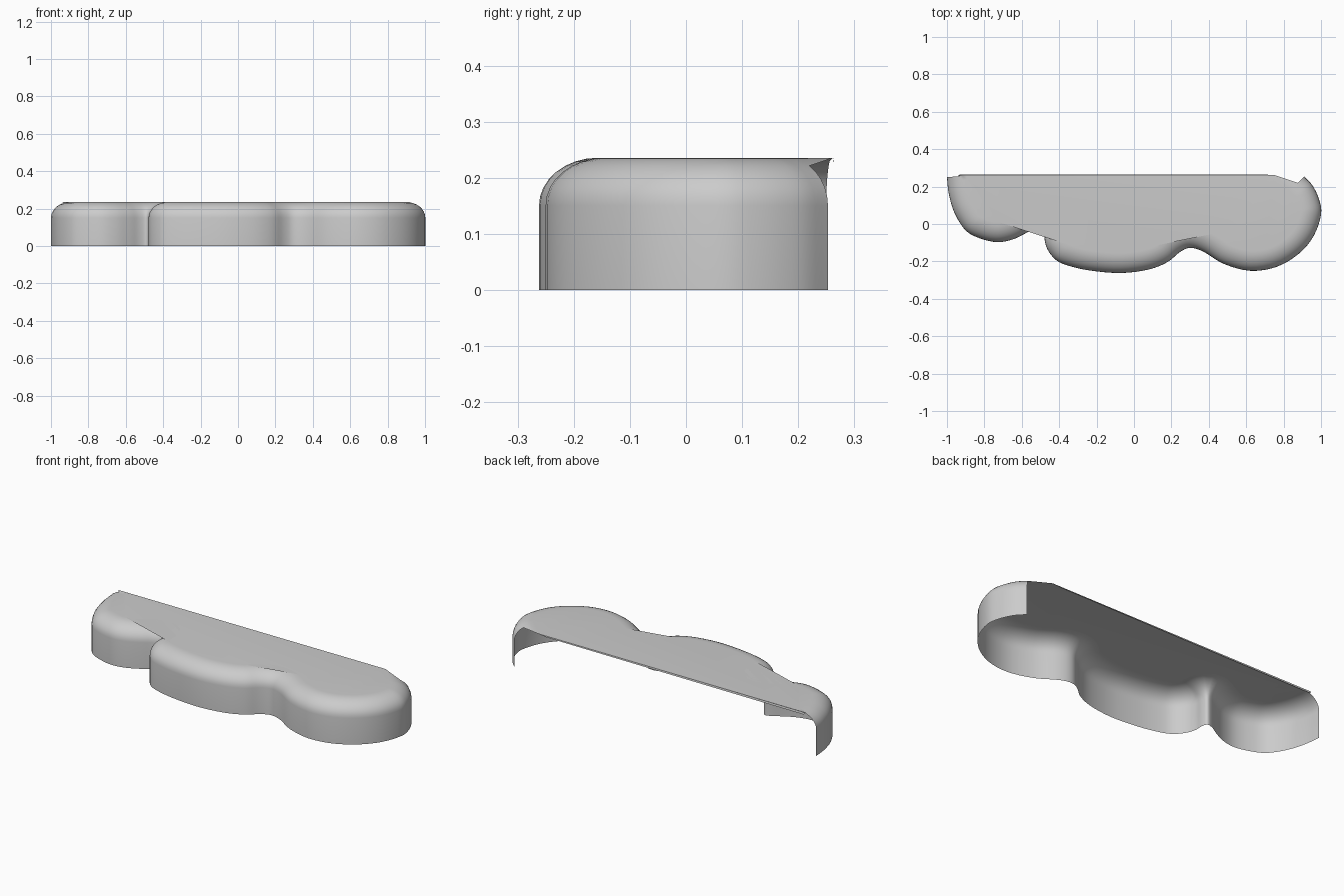
import bpy, bmesh, math
from mathutils import Vector

if "Cube" in bpy.data.objects:
    bpy.data.objects.remove(bpy.data.objects["Cube"])

H, ROUND_H, INSET = 0.236, 0.085, 0.105

# Scalloped front outline, left back end to right back end
CTRL = [(-1.0, .25), (-.99, .16), (-.96, .06), (-.90, -.035), (-.82, -.078), (-.73, -.097),
        (-.65, -.083), (-.58, -.05), (-.53, -.02), (-.49, -.01), (-.477, -.04), (-.477, -.09),
        (-.46, -.14), (-.42, -.19), (-.36, -.22), (-.24, -.248), (-.07, -.262), (.08, -.243),
        (.18, -.203), (.245, -.15), (.30, -.128), (.37, -.147), (.48, -.213), (.62, -.25),
        (.76, -.23), (.88, -.16), (.96, -.065), (1.0, .05), (.99, .13), (.955, .205), (.91, .253)]


def smooth_curve(pts, steps=4):
    p = [Vector(q) for q in pts]
    p = [2 * p[0] - p[1]] + p + [2 * p[-1] - p[-2]]
    out = []
    for i in range(1, len(p) - 2):
        a, b, c, d = p[i - 1:i + 3]
        for s in range(steps):
            t = s / steps
            out.append(.5 * (2 * b + (c - a) * t + (2 * a - 5 * b + 4 * c - d) * t * t
                             + (3 * b - a - 3 * c + d) * t ** 3))
    return out + [p[-2]]


path = smooth_curve(CTRL)
n = len(path)
inward = []
for i in range(n):
    t = (path[min(i + 1, n - 1)] - path[max(i - 1, 0)]).normalized()
    inward.append(Vector((-t.y, t.x)))

# Wall section: straight side, then quarter-round shoulder
section = [(0, 0)]
for k in range(9):
    a = math.pi / 2 * k / 8
    section.append((INSET * (1 - math.cos(a)), H - ROUND_H + ROUND_H * math.sin(a)))

bm = bmesh.new()
rows = []
for off, z in section:
    rows.append([bm.verts.new((*(p + q * off), z)) for p, q in zip(path, inward)])
for lo, hi in zip(rows, rows[1:]):
    for i in range(n - 1):
        bm.faces.new((lo[i], lo[i + 1], hi[i + 1], hi[i]))

# Flat top reaching the straight open back
back_r = bm.verts.new((.75, .262, H))
back_l = bm.verts.new((-.94, .262, H))
top = bm.faces.new(rows[-1] + [back_r, back_l])

# Small webs joining the shoulder ends to the back edge
right_end = [r[-1] for r in rows[6:]]
for a, b in zip(right_end, right_end[1:]):
    bm.faces.new((a, back_r, b))
left_end = [r[0] for r in rows[7:]]
for a, b in zip(left_end, left_end[1:]):
    bm.faces.new((b, back_l, a))

# Narrow turned-down lip along the back edge
lip_r = bm.verts.new((.70, .264, H - .006))
lip_l = bm.verts.new((-.93, .264, H - .012))
bm.faces.new((back_l, back_r, lip_r, lip_l))
bmesh.ops.triangulate(bm, faces=[top])

mesh = bpy.data.meshes.new("scalloped_shell")
bm.to_mesh(mesh)
bm.free()
shell = bpy.data.objects.new("scalloped_shell", mesh)
bpy.context.collection.objects.link(shell)
bpy.context.view_layer.objects.active = shell
shell.select_set(True)
bpy.ops.object.shade_smooth_by_angle(angle=math.radians(40))
